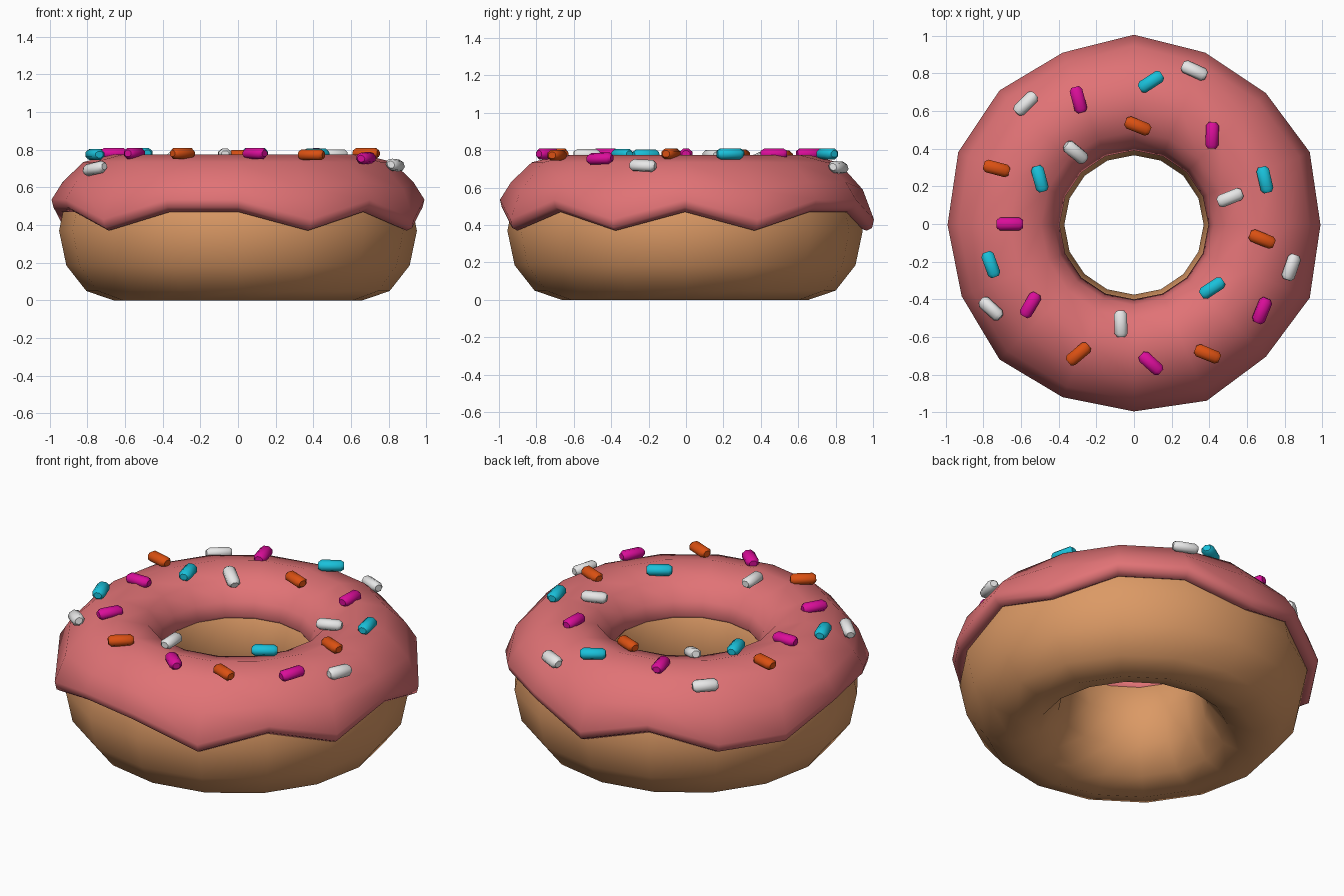
import bpy, bmesh, math
from mathutils import Matrix, Vector

if "Cube" in bpy.data.objects:
    bpy.data.objects.remove(bpy.data.objects["Cube"])

SEG = 16
CY = -0.005  # ring centre, so that drips balance around y = 0


def material(name, rgb):
    m = bpy.data.materials.new(name)
    m.diffuse_color = (*rgb, 1)
    m.use_nodes = True
    m.node_tree.nodes["Principled BSDF"].inputs["Base Color"].default_value = m.diffuse_color
    return m


DOUGH = material("dough_brown", (0.71, 0.32, 0.13))
PINK = material("icing_pink", (0.75, 0.17, 0.18))
SPRINKLE = {
    "white": material("white", (0.80, 0.80, 0.80)),
    "cyan": material("cyan", (0.01, 0.53, 0.70)),
    "orange": material("orange", (0.70, 0.08, 0.006)),
    "magenta": material("magenta", (0.70, 0.004, 0.32)),
}


def finish(bm, name, mat, angle):
    bmesh.ops.recalc_face_normals(bm, faces=bm.faces)
    me = bpy.data.meshes.new(name)
    bm.to_mesh(me)
    bm.free()
    me.materials.append(mat)
    ob = bpy.data.objects.new(name, me)
    bpy.context.collection.objects.link(ob)
    bpy.ops.object.select_all(action='DESELECT')
    ob.select_set(True)
    bpy.context.view_layer.objects.active = ob
    bpy.ops.object.shade_smooth_by_angle(angle=math.radians(angle))
    return ob


def ring(profiles):
    """Closed ring from one closed (radius, z) profile per segment."""
    bm = bmesh.new()
    rows = []
    for k, prof in enumerate(profiles):
        a = math.tau * k / len(profiles)
        rows.append([bm.verts.new((r * math.cos(a), r * math.sin(a) + CY, z))
                     for r, z in prof])
    n = len(rows[0])
    for k in range(len(rows)):
        p, q = rows[k], rows[(k + 1) % len(rows)]
        for i in range(n):
            j = (i + 1) % n
            bm.faces.new((p[i], q[i], q[j], p[j]))
    return bm


# Dough: ring with a 12-sided oval section
oval = [(0.66 + 0.29 * math.cos(math.tau * i / 12),
         0.37 + 0.37 * math.sin(math.tau * i / 12)) for i in range(12)]
finish(ring([oval] * SEG), "dough", DOUGH, 60)

# Icing: shell over the dough, outer edge either high or dripping
inner = [(0.80, 0.67), (0.66, 0.72), (0.52, 0.67), (0.43, 0.555),
         (0.41, 0.54), (0.395, 0.56), (0.425, 0.635), (0.495, 0.73),
         (0.66, 0.775), (0.82, 0.735)]
high = [(0.93, 0.63), (0.99, 0.535), (0.98, 0.495), (0.94, 0.47), (0.915, 0.48)]
drip = [(0.95, 0.59), (1.01, 0.43), (1.0, 0.385), (0.97, 0.37), (0.93, 0.385)]
pattern = "HLHHLHLLHHLHHLHL"
finish(ring([inner + (high if c == "H" else drip) for c in pattern]),
       "icing", PINK, 65)


# Sprinkles: short eight-sided rods with chamfered ends
def sprinkle(i, colour, x, y, deg):
    r = math.hypot(x, y)
    oval_z = 0.37 + 0.405 * math.sqrt(max(0, 1 - ((r - 0.66) / 0.33) ** 2))
    z = min(0.78, oval_z + 0.032)
    tilt = 0
    if r > 0.8:
        tilt = min(30, (r - 0.8) * 600)
    elif r < 0.52:
        tilt = -min(25, (0.52 - r) * 600)
    axis = Vector((-y, x, 0)).normalized()
    mat = (Matrix.Translation((x, y, z))
           @ Matrix.Rotation(math.radians(tilt), 4, axis)
           @ Matrix.Rotation(math.radians(deg), 4, 'Z'))
    bm = bmesh.new()
    rows = []
    for px, s in ((-0.07, 0.6), (-0.052, 1), (0.052, 1), (0.07, 0.6)):
        row = []
        for k in range(8):
            a = math.tau * (k + 0.5) / 8
            row.append(bm.verts.new(mat @ Vector(
                (px, 0.037 * s * math.cos(a), 0.031 * s * math.sin(a)))))
        rows.append(row)
    for p, q in zip(rows, rows[1:]):
        for k in range(8):
            j = (k + 1) % 8
            bm.faces.new((p[k], q[k], q[j], p[j]))
    bm.faces.new(rows[0])
    bm.faces.new(rows[-1])
    finish(bm, f"sprinkle_{colour}_{i}", SPRINKLE[colour], 50)


# Sprinkle placement: x, y, turn in degrees
places = {
    "white": [(.32, .815, -25), (-.575, .64, 45), (-.31, .38, -40), (.51, .14, 22),
              (.835, -.23, 70), (-.76, -.45, -40), (-.07, -.53, -88)],
    "cyan": [(.09, .755, 33), (-.50, .24, -75), (.695, .235, -77),
             (-.76, -.215, -70), (.415, -.34, 33)],
    "orange": [(.02, .52, -22), (-.73, .295, -15), (.68, -.08, -22),
               (-.295, -.69, 40), (.39, -.69, -22)],
    "magenta": [(-.295, .66, -75), (.415, .47, 88), (-.66, 0, 0),
                (-.55, -.43, 60), (.68, -.46, 68), (.09, -.74, -42)],
}
for colour, spots in places.items():
    for i, (x, y, deg) in enumerate(spots, 1):
        sprinkle(i, colour, x, y, deg)
